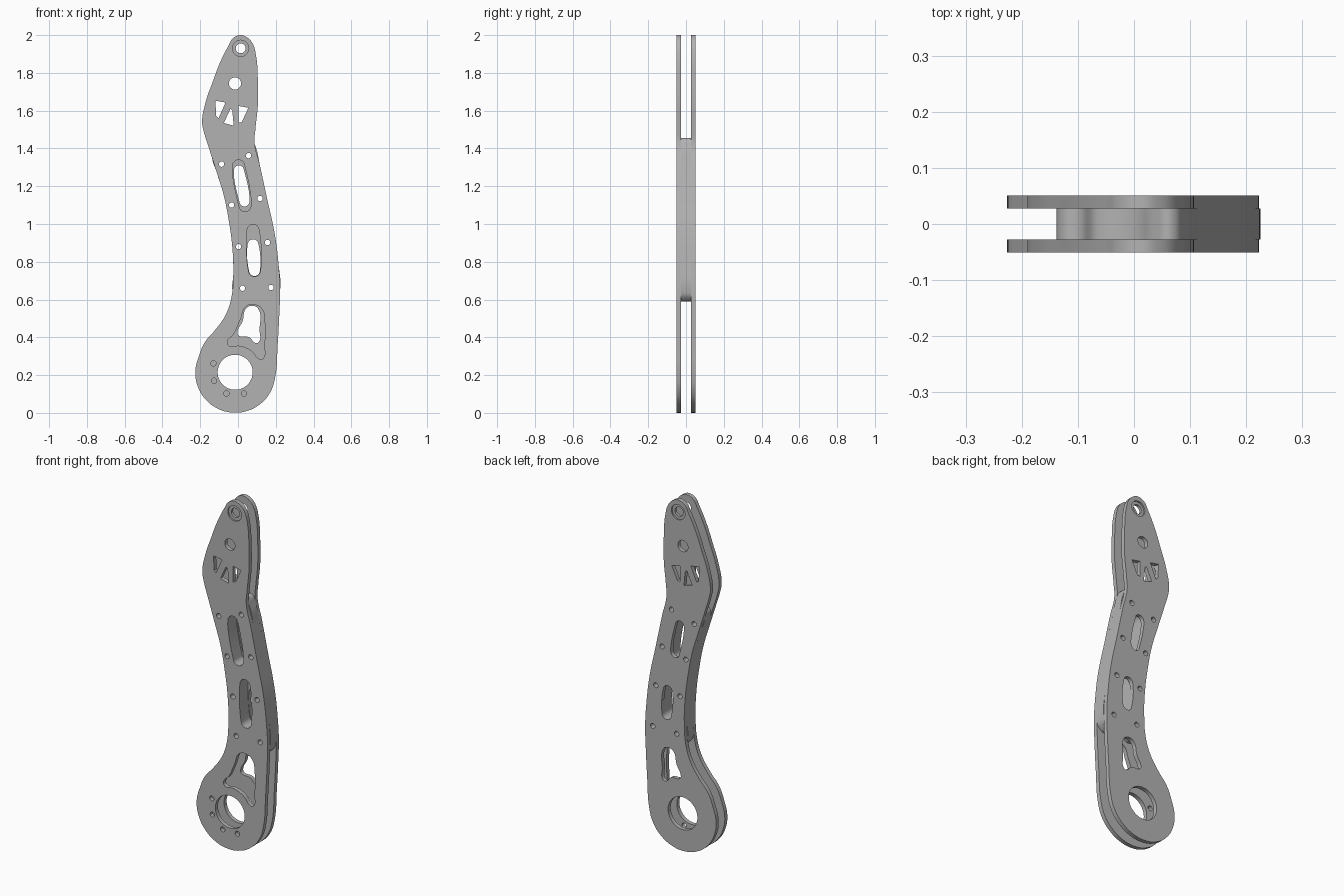
import bpy, bmesh
from math import sin, cos, radians, pi
from mathutils import Matrix

cube = bpy.data.objects.get("Cube")
if cube:
    bpy.data.objects.remove(cube)

metal = bpy.data.materials.new("light grey metal")
metal.use_nodes = True
GREY = (0.45, 0.45, 0.45, 1)
metal.diffuse_color = GREY
metal.node_tree.nodes["Principled BSDF"].inputs["Base Color"].default_value = GREY

UNIT = 0.01           # profile points are (x, z) in hundredths
OUTER, INNER = 0.051, 0.0275


def arc(cx, cz, r, start=0, end=360, n=8):
    step = (end - start) / n
    return [(cx + r * cos(radians(start + i * step)),
             cz + r * sin(radians(start + i * step))) for i in range(n)]


def slot(top, bottom, r):
    """Rounded slot running between two end centres."""
    return arc(*top, r, 0, 225, 5) + arc(*bottom, r, 180, 405, 5)


def finish(obj):
    bpy.ops.object.select_all(action='DESELECT')
    obj.select_set(True)
    bpy.context.view_layer.objects.active = obj
    bpy.ops.object.shade_smooth_by_angle(angle=radians(35))


def slab(name, outline, holes, y0, y1, cornered=()):
    """Flat part cut to an outline with holes, filling y0 to y1."""
    curve = bpy.data.curves.new(name, 'CURVE')
    curve.dimensions, curve.fill_mode = '2D', 'BOTH'
    curve.resolution_u = 6
    curve.extrude = (y1 - y0) / 2
    loops = [(p, 'AUTO') for p in [outline] + holes]
    loops += [(p, 'VECTOR') for p in cornered]
    for points, handle in loops:
        spline = curve.splines.new('BEZIER')
        spline.bezier_points.add(len(points) - 1)
        spline.use_cyclic_u = True
        for bp, (x, z) in zip(spline.bezier_points, points):
            bp.co = (x * UNIT, z * UNIT, 0)
            bp.handle_left_type = bp.handle_right_type = handle
    temp = bpy.data.objects.new(name + " curve", curve)
    bpy.context.collection.objects.link(temp)
    bpy.context.view_layer.update()
    mesh = bpy.data.meshes.new_from_object(
        temp.evaluated_get(bpy.context.evaluated_depsgraph_get()))
    bpy.data.objects.remove(temp)
    mesh.transform(Matrix.Translation((0, (y0 + y1) / 2, 0)) @ Matrix.Rotation(pi / 2, 4, 'X'))
    bm = bmesh.new()
    bm.from_mesh(mesh)
    bmesh.ops.remove_doubles(bm, verts=bm.verts, dist=1e-5)
    bmesh.ops.recalc_face_normals(bm, faces=bm.faces)
    bm.to_mesh(mesh)
    bm.free()
    mesh.materials.clear()
    mesh.materials.append(metal)
    obj = bpy.data.objects.new(name, mesh)
    bpy.context.collection.objects.link(obj)
    finish(obj)
    return obj


def recess(obj, x, z, r, y, depth):
    """Shallow round seat sunk into a face."""
    bpy.ops.mesh.primitive_cylinder_add(vertices=48, radius=r * UNIT, depth=2 * depth,
                                        location=(x * UNIT, y, z * UNIT), rotation=(pi / 2, 0, 0))
    cutter = bpy.context.object
    cutter.hide_render = True
    mod = obj.modifiers.new("seat", 'BOOLEAN')
    mod.operation, mod.object, mod.solver = 'DIFFERENCE', cutter, 'EXACT'
    finish(obj)
    bpy.ops.object.modifier_apply(modifier=mod.name)
    bpy.data.objects.remove(cutter)


# Shared edges of the curved arm
arm_left = [(-11.5, 128), (-7.5, 115), (-5, 102.5), (-3, 87.5), (-2.5, 73)]
arm_right = [(22.3, 65), (21.5, 78.5), (19.5, 94.5), (15.5, 113), (11.5, 131.5)]

# Plate outline: head, arm and round foot
head_left = [(1.5, 200), (-2.5, 198.5), (-5, 194.5), (-9.5, 185.5), (-13.5, 175),
             (-17, 165), (-19, 154), (-18, 148.5), (-15.5, 140.5)]
head_right = [(8.8, 143), (9.3, 151), (10.5, 163), (10.5, 176.5), (9.5, 189.5),
              (7.5, 196), (4.5, 199)]
neck = [(-3.5, 61), (-6.5, 52), (-12, 44), (-17.5, 37.5)]
foot = arc(-1.4, 21.3, 21.2, 155, 375, 10)
plate = head_left + arm_left + neck + foot + [(21, 36), (22, 55)] + arm_right + head_right

# Spacer outline: arm edges closed by rounded lobes around the bolts
top_lobes = [(9.3, 141), (6.6, 145.5), (3.5, 144), (0.3, 140), (-6.5, 138),
             (-10, 140), (-13, 139), (-13.7, 135)]
bottom_lobes = [(-3, 65), (-1, 60), (2.5, 59), (6.5, 62), (13.5, 62), (17.5, 59), (21, 61)]
spacer = top_lobes + arm_left + bottom_lobes + arm_right

# Holes
bolts = [arc(x, z, 1.4) for x, z in [(-8.7, 131.7), (5.6, 136.2), (-3.4, 110), (11.6, 113.5),
                                     (0.3, 88), (15.6, 90.2), (2.4, 66), (17.5, 66.4)]]
foot_bolts = [arc(x, z, 1.4) for x, z in [(-13, 26.2), (-12.7, 17), (-6.1, 10.3), (3.2, 10.3)]]
tip = (1.4, 193)
bores = [arc(-1.5, 21.5, 9.25, n=16), arc(-1.6, 174.4, 3.2), arc(*tip, 2.6)]
windows = [[(-12, 165.3), (-6.6, 164.3), (-10.3, 156), (-11.5, 157)],
           [(-4, 161), (-3, 160), (-2.3, 152), (-7.5, 153.5)],
           [(0.3, 162.5), (5.5, 161.5), (2, 154), (0.3, 153.5)]]
long_slots = [slot((0.3, 130.7), (3.7, 109.8), 3.2), slot((8, 96.5), (8.7, 75.4), 3.2)]
short_slots = [slot((0.5, 128.3), (3.4, 112), 2.7), slot((8, 89), (8.7, 75.4), 2.9)]
wide_opening = [(4.5, 56.5), (9.8, 57), (13, 54.5), (14, 49.5), (14, 36), (13, 28.5), (11.4, 28.5),
                (7, 33), (1, 35.5), (-5, 35.7), (-5.5, 38), (-2.4, 41.5), (1.3, 49.5)]
small_opening = [(4.5, 55.5), (8.2, 56.6), (10.8, 55), (11.4, 44), (11, 37.5), (9.3, 37),
                 (6, 40), (0.3, 41), (-0.3, 42.5), (2.4, 48.5)]

# Two side plates and the spacer between them
front = slab("front_plate", plate, bolts + foot_bolts + bores + long_slots + [wide_opening],
             -OUTER, -INNER, windows)
back = slab("back_plate", plate, bolts + bores + short_slots + [small_opening],
            INNER, OUTER, windows)
slab("spacer", spacer, bolts + long_slots, -INNER, INNER)
for part, face in ((front, -OUTER), (back, OUTER)):
    recess(part, *tip, 4.3, face, 0.008)
